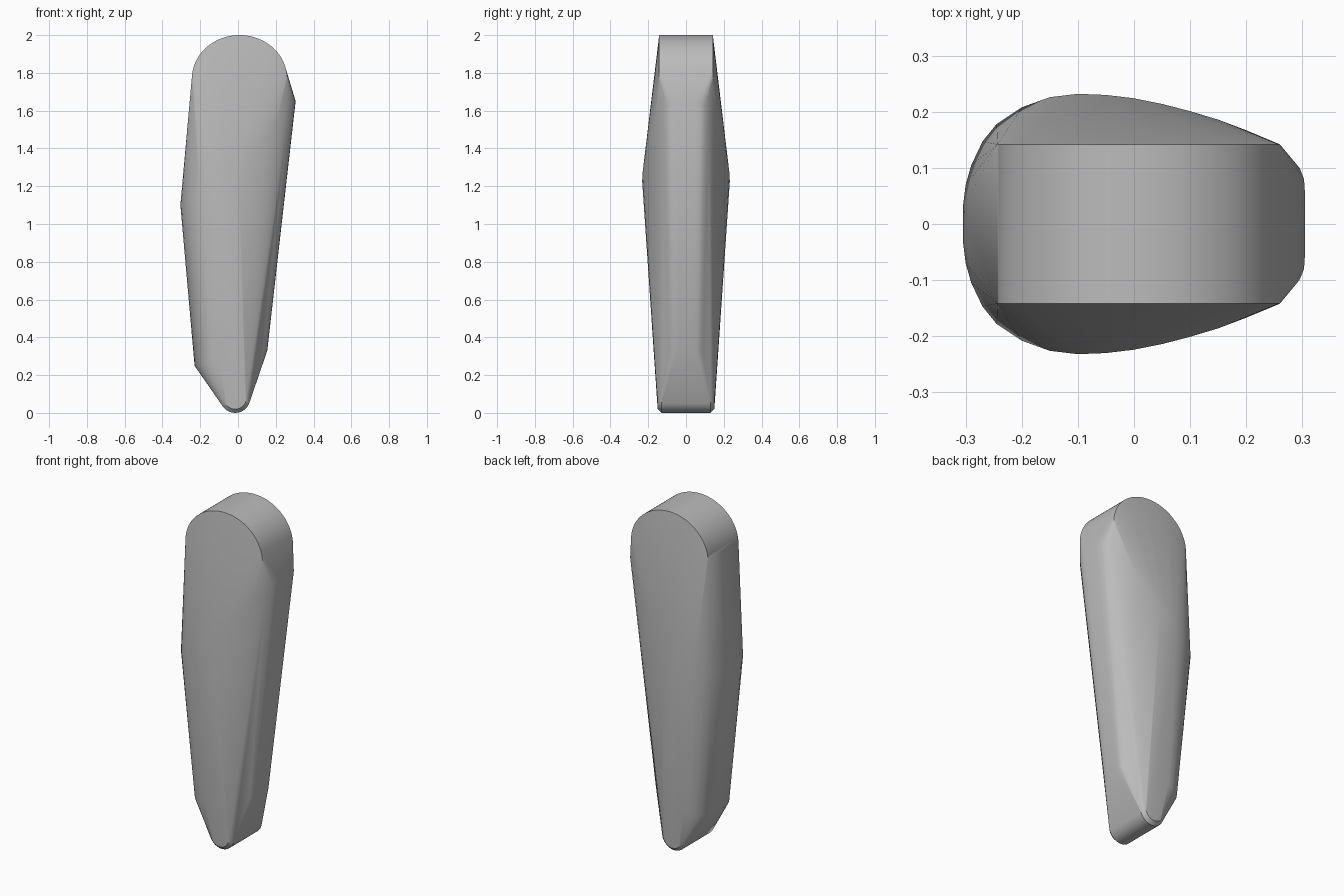
import bpy, bmesh, math

if "Cube" in bpy.data.objects:
    bpy.data.objects.remove(bpy.data.objects["Cube"], do_unlink=True)

grey = bpy.data.materials.new("plain_grey")
grey.use_nodes = True
grey.diffuse_color = (0.5, 0.5, 0.5, 1)
grey.node_tree.nodes["Principled BSDF"].inputs["Base Color"].default_value = grey.diffuse_color

# Half outline of the egg-shaped girdle: x, half depth
GIRDLE = [(-.305, .03), (-.3, .07), (-.29, .105), (-.27, .147), (-.245, .178),
          (-.2, .208), (-.15, .226), (-.1, .232), (-.05, .23), (0, .224),
          (.05, .214), (.1, .201), (.15, .186), (.2, .167), (.25, .142),
          (.275, .122), (.295, .1), (.303, .08), (.305, .05)]


def girdle(x_left, x_right, z_left, z_right, depth):
    """Tilted egg-shaped ring, mirrored front to back."""
    pts = []
    for x, y in GIRDLE:
        t = (x + .305) / .61
        for side in (-1, 1):
            pts.append((x_left + t * (x_right - x_left), side * y * depth,
                        z_left + (z_right - z_left) * t ** 1.35))
    return pts


def arc(cx, cz, rx, rz, y, start, end, steps):
    """Elliptical arc repeated on the front and back planes."""
    pts = []
    for i in range(steps + 1):
        a = math.radians(start + (end - start) * i / steps)
        for side in (-1, 1):
            pts.append((cx + rx * math.cos(a), side * y, cz + rz * math.sin(a)))
    return pts


# Broad middle and lower shoulder
points = girdle(-.305, .305, 1.1, 1.65, 1) + girdle(-.23, .155, .25, .33, .72)
# Arched flat-sided top
points += arc(.008, 1.77, .252, .23, .142, 0, 180, 40)
# Rounded tip with softened front and back edges
for i in range(5):
    a = math.radians(90 * i / 4)
    shrink = .02 * (1 - math.sin(a))
    points += arc(-.015, .08, .06 + shrink, .06 + shrink,
                  .13 + .02 * math.sin(a), 180, 360, 16)

# Convex skin stretched over the rings
bm = bmesh.new()
for p in points:
    bm.verts.new(p)
hull = bmesh.ops.convex_hull(bm, input=bm.verts)
loose = [v for v in bm.verts if not v.link_faces]
bmesh.ops.delete(bm, geom=loose, context="VERTS")
bmesh.ops.dissolve_limit(bm, angle_limit=math.radians(.5), verts=bm.verts, edges=bm.edges)
bmesh.ops.recalc_face_normals(bm, faces=bm.faces)
mesh = bpy.data.meshes.new("tapered_body")
bm.to_mesh(mesh)
bm.free()
mesh.materials.append(grey)
body = bpy.data.objects.new("tapered_body", mesh)
bpy.context.collection.objects.link(body)
bpy.context.view_layer.objects.active = body
body.select_set(True)
bpy.ops.object.shade_smooth_by_angle(angle=math.radians(30))
